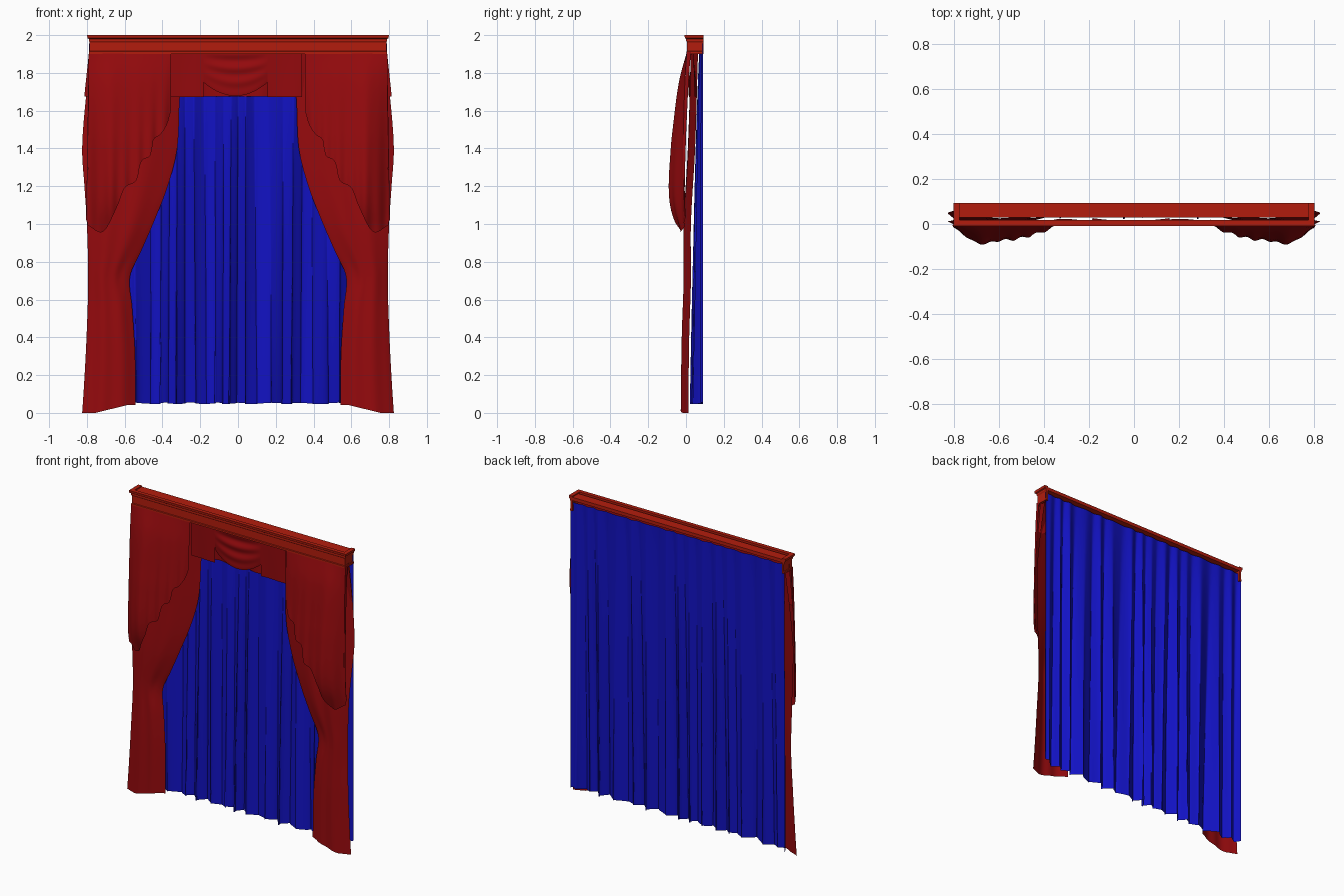
import bpy, bmesh, math

if "Cube" in bpy.data.objects:
    bpy.data.objects.remove(bpy.data.objects["Cube"])


def material(name, rgb):
    m = bpy.data.materials.new(name)
    m.diffuse_color = (*rgb, 1)
    m.use_nodes = True
    m.node_tree.nodes["Principled BSDF"].inputs["Base Color"].default_value = m.diffuse_color
    return m


WOOD = material("painted_wood", (0.45, 0.012, 0.004))
RED = material("red_cloth", (0.30, 0.003, 0.004))
BLUE = material("blue_cloth", (0.006, 0.006, 0.55))


def curve(pts):
    """Smooth function through (key, value) points."""
    pts = sorted(pts)
    n = len(pts)

    def slope(i):
        a, b = pts[max(i - 1, 0)], pts[min(i + 1, n - 1)]
        return (b[1] - a[1]) / (b[0] - a[0])

    def f(k):
        k = min(max(k, pts[0][0]), pts[-1][0])
        i = max(j for j in range(n - 1) if pts[j][0] <= k)
        (k0, v0), (k1, v1) = pts[i], pts[i + 1]
        h = k1 - k0
        t = (k - k0) / h
        return ((2*t**3 - 3*t*t + 1) * v0 + (t**3 - 2*t*t + t) * h * slope(i)
                + (3*t*t - 2*t**3) * v1 + (t**3 - t*t) * h * slope(i + 1))
    return f


def finish(name, bm, mat, angle=60):
    me = bpy.data.meshes.new(name)
    bm.to_mesh(me)
    bm.free()
    ob = bpy.data.objects.new(name, me)
    bpy.context.collection.objects.link(ob)
    me.materials.append(mat)
    bpy.ops.object.select_all(action='DESELECT')
    ob.select_set(True)
    bpy.context.view_layer.objects.active = ob
    bpy.ops.object.shade_smooth_by_angle(angle=math.radians(angle))
    return ob


def sheet(name, nu, nv, f, mat, flip=False):
    """Cloth surface from f(u, v); u runs sideways, v from top to bottom."""
    bm = bmesh.new()
    g = [[bm.verts.new(f(i / nu, j / nv)) for j in range(nv + 1)] for i in range(nu + 1)]
    for i in range(nu):
        for j in range(nv):
            q = [g[i][j], g[i][j+1], g[i+1][j+1], g[i+1][j]]
            bm.faces.new(q[::-1] if flip else q)
    return finish(name, bm, mat)


# Cornice moulding: profile swept around the two ends and the front
profile = [(0.004, 1.90), (0.004, 1.912), (0, 1.915), (0, 1.962), (0.005, 1.97),
           (0.005, 1.98), (0.012, 1.984), (0.014, 2.0), (-0.012, 2.0), (-0.012, 1.90)]
bm = bmesh.new()
rings = []
for sx, back in ((-1, True), (-1, False), (1, False), (1, True)):
    rings.append([bm.verts.new((sx * (0.785 + o), 0.093 if back else 0.006 - o, z))
                  for o, z in profile])
n = len(profile)
for a, b in zip(rings, rings[1:]):
    for k in range(n):
        bm.faces.new((a[k], b[k], b[(k+1) % n], a[(k+1) % n]))
bm.faces.new(rings[0])
bm.faces.new(rings[-1][::-1])
bmesh.ops.recalc_face_normals(bm, faces=bm.faces)
finish("cornice_moulding", bm, WOOD, 25)

# Cornice top board, leaving a narrow slot behind the front moulding
bm = bmesh.new()
bmesh.ops.create_cube(bm, size=1)
for v in bm.verts:
    v.co = (v.co.x * 1.55, 0.061 + v.co.y * 0.064, 1.982 + v.co.z * 0.022)
finish("cornice_top_board", bm, WOOD, 25)


# Blue back curtain with irregular folds that deepen downwards
def back_curtain(u, v):
    t = v ** 0.7
    a = u * 2 - 1
    x = a * 0.79
    p = x * 60 + 1.6 * math.sin(x * 7 + 1) + 0.9 * math.sin(x * 19 + v)
    w = math.sin(p) * (0.75 + 0.25 * math.sin(x * 23 + 2 * v))
    edge = abs(a) ** 40
    skew = 0.013 * t * math.sin(2 * p) * (1 - abs(a) ** 8)
    y = 0.080 - 0.025 * t + (0.006 + 0.029 * t) * w
    return (x + skew, y + (0.089 - y) * edge, 1.955 - 1.905 * v + 0.004 * v * math.sin(p * 0.7))


sheet("blue_back_curtain", 260, 24, back_curtain, BLUE)

# Outlines of the tied-back red curtains and of the hanging tails over them
outer = curve([(1.92, .775), (1.67, .805), (1.4, .825), (1.2, .813), (1.0, .80),
               (.7, .793), (.4, .802), (.15, .815), (0, .825)])
inner = curve([(1.92, .28), (1.67, .308), (1.4, .322), (1.2, .372), (1.0, .45), (.85, .515),
               (.72, .572), (.55, .56), (.3, .545), (0, .542)])
front = curve([(1.92, .022), (1.4, .006), (1.0, -.016), (.7, -.016), (.4, -.025), (0, -.03)])
tail_hem = curve([(.355, 1.60), (.375, 1.53), (.41, 1.475), (.45, 1.44), (.46, 1.37),
                  (.515, 1.325), (.535, 1.235), (.60, 1.19), (.635, 1.10), (.71, .96), (.79, .995)])
tail_bulge = curve([(.355, .025), (.38, .04), (.5, .07), (.6, .078), (.68, .092),
                    (.74, .06), (.79, .022)])
tail_drop = curve([(1.91, 0), (1.75, .45), (1.5, .8), (1.4, .9), (1.2, 1), (1.08, .87), (.96, .42)])

for s, side in ((-1, "left"), (1, "right")):
    # Red main curtain: a broad bowed sheet, gathered at the waist
    def main_curtain(u, v):
        z = 1.92 * (1 - v)
        x = outer(z) + (inner(z) - outer(z)) * u
        bow = abs(2 * u - 1) ** 2.2
        w = math.sin(u * 15 + 0.6 * math.sin(v * 5)) * (1 - bow)
        crease = 0.012 * math.exp(-((z - .75) / .12) ** 2 - ((u - .75) / .12) ** 2)
        lift = 0.042 * min(1, max(0, (u - 0.25) / 0.6))
        return (s * x, front(z) + 0.004 + 0.038 * bow + 0.004 * w + crease, z + lift * v ** 6)
    sheet(side + "_main_curtain", 48, 60, main_curtain, RED, s > 0)

    # Stepped tail hanging from the cornice
    def tail(u, v):
        x = .79 + (.355 - .79) * u
        z = 1.91 + (tail_hem(x) - 1.91) * v
        y = 0.004 - tail_bulge(x) * tail_drop(z) + 0.005 * v * v * math.sin(u * 40)
        return (s * (x + 0.008 * v * (1 - u) ** 4), y, z)
    sheet(side + "_tail", 60, 30, tail, RED, s > 0)

    # Turned-back edge of the tail, running to the curtain at the side
    def tail_return(u, v):
        z = 1.91 - 0.90 * v
        return (s * (.79 + 0.008 * v + 0.006 * math.sin(u * math.pi) * v),
                0.004 - .022 * tail_drop(z) + 0.022 * u * (1 - 0.6 * v), z + 0.03 * u * v)
    sheet(side + "_tail_return", 6, 24, tail_return, RED, s < 0)


# Flat valance panels beside the centre swag
for name, x0, x1 in (("left_valance_panel", -.355, -.182), ("right_valance_panel", .155, .34)):
    def valance_panel(u, v):
        return (x0 + (x1 - x0) * u,
                0.014 + 0.006 * v + 0.003 * v * math.sin(u * 6), 1.92 - .247 * v)
    sheet(name, 20, 6, valance_panel, RED)


# Plain valance behind everything, as wide as the cornice
def valance_backing(u, v):
    x = (2 * u - 1) * (.784 + .03 * v)
    return (x, 0.034 + 0.014 * v + 0.010 * v * math.sin(x * 34 + 1), 1.955 - .28 * v)


sheet("valance_backing", 110, 6, valance_backing, RED)


# Centre swag with soft crescent folds
def swag(u, v):
    a = 2 * u - 1
    sag = 1 - a * a
    z = 1.92 - v * (0.17 + 0.072 * sag)
    y = 0.016 - sag * (0.012 * v + 0.005 * math.sin(v * 20) * (1 - v ** 3)) + 0.010 * v ** 4
    return (-0.013 + a * .17, y, z)


sheet("centre_swag", 32, 48, swag, RED)
